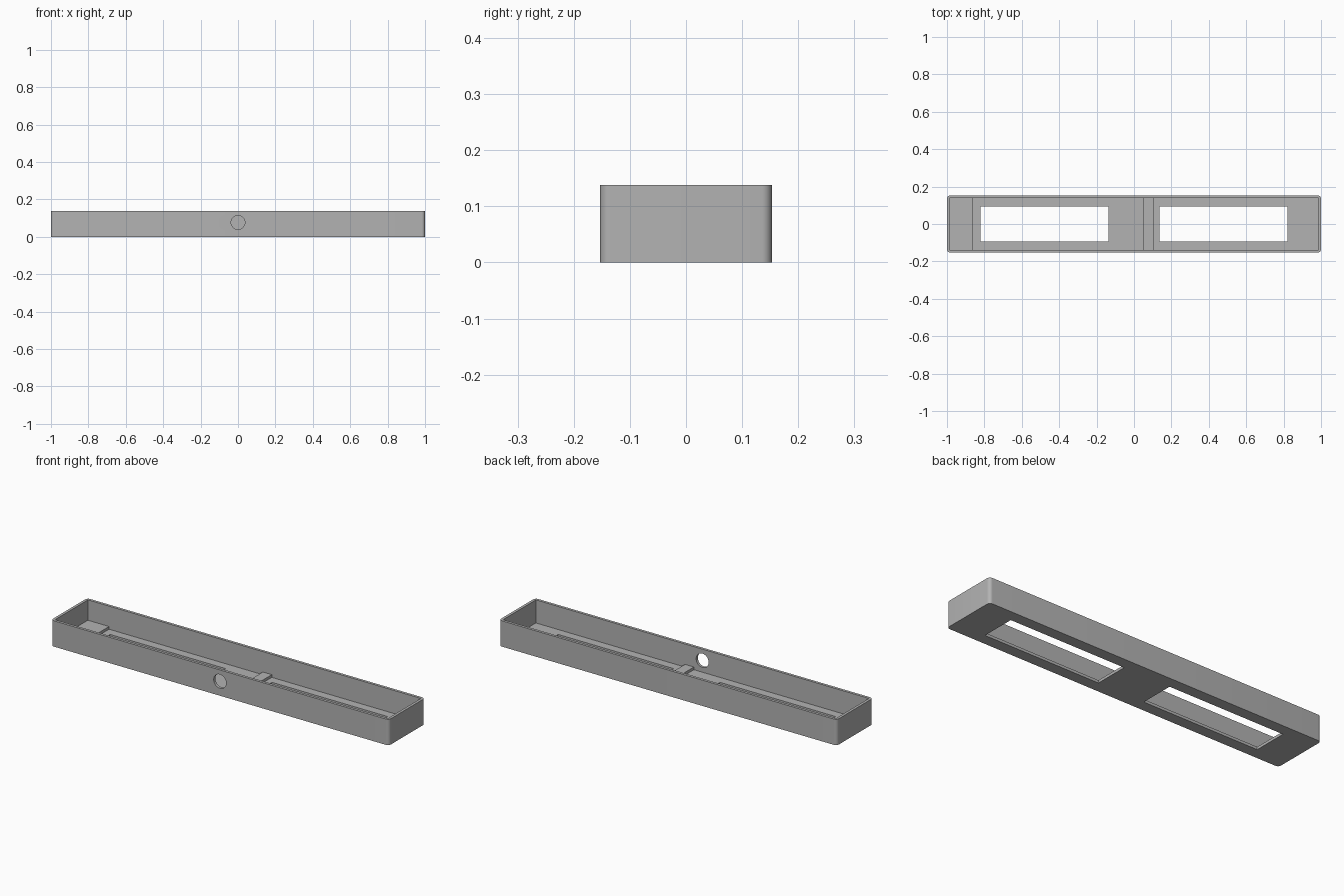
import bpy
import math

cube = bpy.data.objects.get("Cube")
if cube:
    bpy.data.objects.remove(cube, do_unlink=True)

# Overall dimensions
HALF_X, HALF_Y, HEIGHT = 1.0, 0.153, 0.138
WALL = 0.0145
RADIUS = 0.018
IN_X, IN_Y = HALF_X - WALL, HALF_Y - WALL

grey = bpy.data.materials.new("plain_grey")
grey.use_nodes = True
colour = (0.45, 0.45, 0.45, 1)
grey.diffuse_color = colour
grey.node_tree.nodes["Principled BSDF"].inputs["Base Color"].default_value = colour


def box(name, x0, x1, y0, y1, z0, z1):
    bpy.ops.mesh.primitive_cube_add(size=1)
    ob = bpy.context.object
    ob.name = name
    ob.location = ((x0 + x1) / 2, (y0 + y1) / 2, (z0 + z1) / 2)
    ob.scale = (x1 - x0, y1 - y0, z1 - z0)
    bpy.ops.object.transform_apply(location=True, rotation=True, scale=True)
    ob.data.materials.append(grey)
    return ob


def apply_modifier(ob, mod):
    bpy.context.view_layer.objects.active = ob
    bpy.ops.object.modifier_apply(modifier=mod.name)


def cut(ob, cutter):
    mod = ob.modifiers.new("cut", 'BOOLEAN')
    mod.operation, mod.solver, mod.object = 'DIFFERENCE', 'EXACT', cutter
    apply_modifier(ob, mod)
    bpy.data.objects.remove(cutter, do_unlink=True)


# Tray body with rounded upright corners
tray = box("tray", -HALF_X, HALF_X, -HALF_Y, HALF_Y, 0, HEIGHT)
weights = tray.data.attributes.new("bevel_weight_edge", 'FLOAT', 'EDGE')
for edge in tray.data.edges:
    a, b = (tray.data.vertices[i].co for i in edge.vertices)
    weights.data[edge.index].value = float(abs(a.z - b.z) > HEIGHT / 2)
bevel = tray.modifiers.new("corners", 'BEVEL')
bevel.limit_method, bevel.width, bevel.segments = 'WEIGHT', RADIUS, 8
apply_modifier(tray, bevel)

# Hollow interior
cut(tray, box("hollow_cutter", -IN_X, IN_X, -IN_Y, IN_Y, WALL, HEIGHT + 0.1))

# Two long windows in the floor
for side in (-1, 1):
    near, far = sorted((side * 0.137, side * 0.821))
    cut(tray, box("window_cutter", near, far, -0.0925, 0.0925, -0.1, 0.1))

# Round cable hole in the front wall
bpy.ops.mesh.primitive_cylinder_add(vertices=48, radius=0.037, depth=0.1,
                                    location=(0, -HALF_Y, 0.077),
                                    rotation=(math.pi / 2, 0, 0))
hole = bpy.context.object
hole.data.materials.append(grey)
cut(tray, hole)

bpy.ops.object.select_all(action='DESELECT')
tray.select_set(True)
bpy.context.view_layer.objects.active = tray
bpy.ops.object.shade_smooth_by_angle(angle=math.radians(30))

# Raised cross blocks on the floor
for name, x0, x1 in (("end_block", -IN_X, -0.86), ("middle_block", 0.05, 0.103)):
    box(name, x0, x1, -IN_Y, IN_Y, WALL, 2 * WALL)
